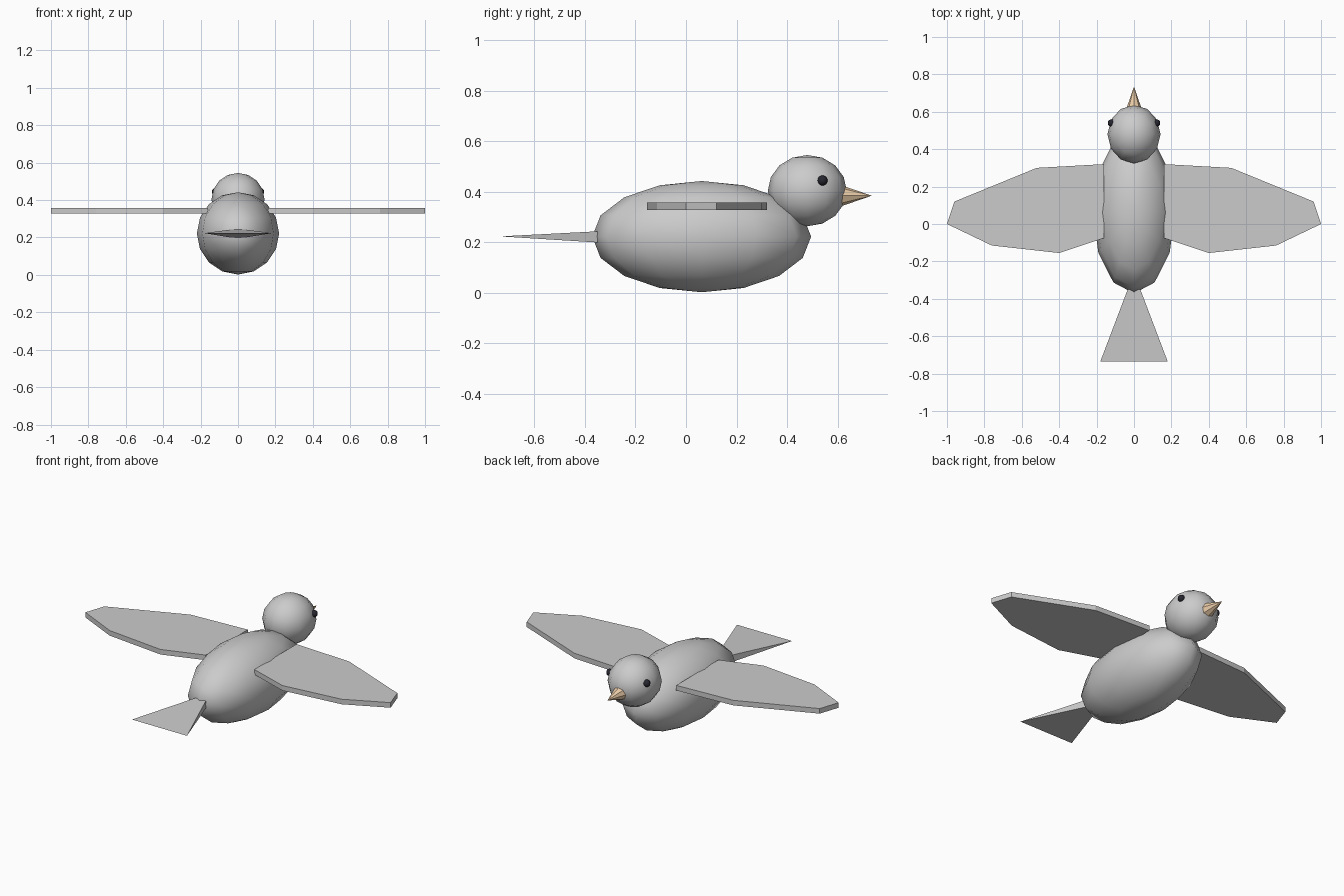
import bpy, bmesh, math

if "Cube" in bpy.data.objects:
    bpy.data.objects.remove(bpy.data.objects["Cube"])


def material(name, color):
    m = bpy.data.materials.new(name)
    m.diffuse_color = (*color, 1)
    m.use_nodes = True
    m.node_tree.nodes["Principled BSDF"].inputs["Base Color"].default_value = m.diffuse_color
    return m


def ball(name, loc, size, segs=12, rings=8, mat=None):
    bpy.ops.mesh.primitive_uv_sphere_add(segments=segs, ring_count=rings, radius=1, location=loc)
    o = bpy.context.object
    o.name = name
    o.scale = size
    bpy.ops.object.transform_apply(location=False, rotation=False, scale=True)
    bpy.ops.object.shade_smooth()
    if mat:
        o.data.materials.append(mat)
    return o


def finish(name, bm):
    bmesh.ops.recalc_face_normals(bm, faces=bm.faces)
    me = bpy.data.meshes.new(name)
    bm.to_mesh(me)
    bm.free()
    o = bpy.data.objects.new(name, me)
    bpy.context.collection.objects.link(o)
    return o


def wing(name, side):
    outline = [(0.16, 0.32), (0.52, 0.30), (0.96, 0.12), (1.0, 0.0),
               (0.76, -0.115), (0.40, -0.155), (0.16, -0.075)]
    bm = bmesh.new()
    face = bm.faces.new([bm.verts.new((side * x, y, 0.328)) for x, y in outline])
    ext = bmesh.ops.extrude_face_region(bm, geom=[face])
    bmesh.ops.translate(bm, vec=(0, 0, 0.03),
                        verts=[v for v in ext["geom"] if isinstance(v, bmesh.types.BMVert)])
    return finish(name, bm)


dark = material("eye_black", (0.02, 0.02, 0.03))
tan = material("beak_tan", (0.85, 0.62, 0.40))

# Body and head
ball("body", (0, 0.062, 0.222), (0.22, 0.433, 0.22))
ball("head", (0, 0.48, 0.404), (0.142, 0.156, 0.141))

# Wings and eyes, one on each side
for side, label in ((1, "right"), (-1, "left")):
    wing(label + "_wing", side)
    ball(label + "_eye", (side * 0.121, 0.54, 0.444), (0.02, 0.02, 0.02), 10, 8, dark)

# Beak, a faceted cone pointing forward
bpy.ops.mesh.primitive_cone_add(vertices=8, radius1=0.05, radius2=0, depth=0.145,
                                location=(0, 0.6625, 0.384),
                                rotation=(-math.pi / 2, 0, 0))
beak = bpy.context.object
beak.name = "beak"
beak.data.materials.append(tan)

# Tail, a wedge fanning out to a sharp edge
bm = bmesh.new()
root = [bm.verts.new((x, -0.35, z)) for x, z in
        ((-0.034, 0.199), (0.034, 0.199), (0.034, 0.243), (-0.034, 0.243))]
left, right = (bm.verts.new((x, -0.735, 0.223)) for x in (-0.18, 0.18))
for f in (root, [root[0], root[1], right, left], [root[3], root[2], right, left],
          [root[1], root[2], right], [root[0], root[3], left]):
    bm.faces.new(f)
finish("tail", bm)
